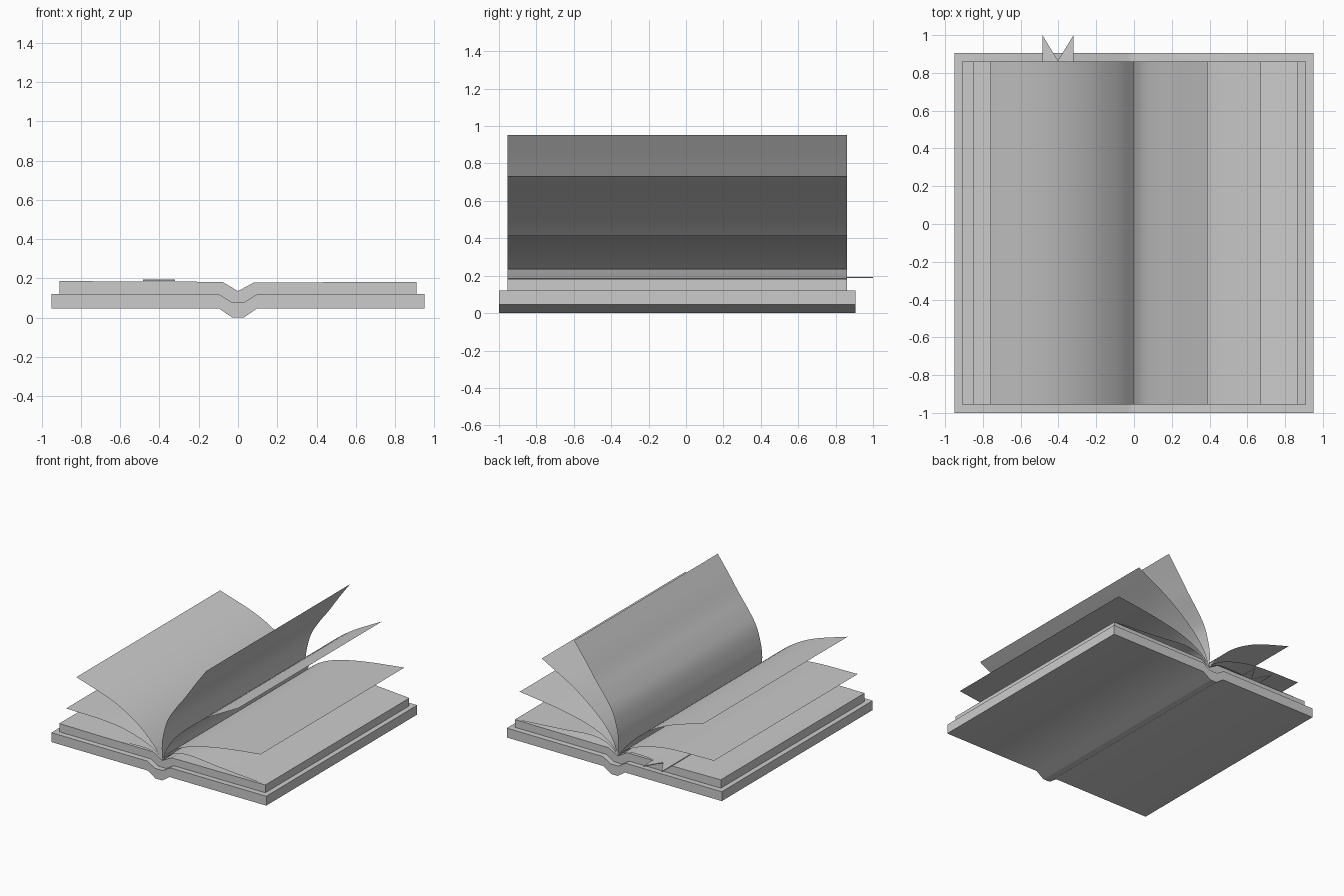
import bpy, bmesh
from mathutils import Vector

if "Cube" in bpy.data.objects:
    bpy.data.objects.remove(bpy.data.objects["Cube"])


def make_object(name, verts, faces, angle=None):
    mesh = bpy.data.meshes.new(name)
    mesh.from_pydata(verts, [], faces)
    bm = bmesh.new()
    bm.from_mesh(mesh)
    bmesh.ops.recalc_face_normals(bm, faces=bm.faces)
    bm.to_mesh(mesh)
    bm.free()
    ob = bpy.data.objects.new(name, mesh)
    bpy.context.collection.objects.link(ob)
    if angle:
        bpy.ops.object.select_all(action='DESELECT')
        ob.select_set(True)
        bpy.context.view_layer.objects.active = ob
        bpy.ops.object.shade_smooth_by_angle(angle=angle)
    return ob


def slab(name, top, bottom, y0, y1):
    """Closed strip between two x-z profiles of equal length, extruded along y."""
    n = len(top)
    verts = [(x, y, z) for y in (y0, y1) for x, z in top + bottom]
    faces = []
    for i in range(n - 1):
        a, b, c, d = i, i + 1, n + i + 1, n + i
        m = 2 * n
        faces += [(a, b, c, d), (a + m, d + m, c + m, b + m),
                  (a, a + m, b + m, b), (d, c, c + m, d + m)]
    for a, b in ((0, n), (n - 1, 2 * n - 1)):
        faces.append((a, b, b + 2 * n, a + 2 * n))
    return make_object(name, verts, faces, 0.75)


def smooth_path(points, steps=5):
    """Smooth curve through a few profile points."""
    p = [Vector(q) for q in points]
    p = [2 * p[0] - p[1]] + p + [2 * p[-1] - p[-2]]
    out = []
    for a, b, c, d in zip(p, p[1:], p[2:], p[3:]):
        for k in range(steps):
            t = k / steps
            out.append(0.5 * (2 * b + (c - a) * t + (2 * a - 5 * b + 4 * c - d) * t * t
                              + (3 * b - a - 3 * c + d) * t ** 3))
    return out + [p[-2]]


def sheet(name, points):
    """Single thin page following an x-z curve from the gutter."""
    path = smooth_path(points)
    n = len(path)
    verts = [(q.x, y, q.y) for y in PAGE_Y for q in path]
    faces = [(i, i + 1, n + i + 1, n + i) for i in range(n - 1)]
    return make_object(name, verts, faces, 0.6)


PAGE_Y = (-0.955, 0.86)

# Cover with the recessed spine
slab("cover",
     [(-.95, .12), (-.1, .12), (-.035, .08), (.035, .08), (.1, .12), (.95, .12)],
     [(-.95, .045), (-.095, .045), (-.03, 0), (.03, 0), (.095, .045), (.95, .045)],
     -1, .905)

# Solid page block with the gutter groove
slab("page_block",
     [(-.91, .187), (-.6, .183), (-.08, .182), (-.001, .135), (.001, .135), (.08, .178), (.91, .182)],
     [(-.91, .12), (-.6, .12), (-.1, .12), (-.035, .08), (.035, .08), (.1, .12), (.91, .12)],
     *PAGE_Y)

# Loose curved pages, left then right
sheet("left_page_low", [(0, .135), (-.08, .185), (-.2, .195), (-.4, .186), (-.81, .188)])
sheet("left_page_middle", [(0, .135), (-.07, .2), (-.22, .265), (-.46, .312), (-.85, .323)])
sheet("left_page_high", [(0, .135), (-.09, .25), (-.24, .383), (-.45, .497), (-.76, .597)])
sheet("right_page_upright", [(0, .135), (-.005, .25), (.012, .36), (.05, .475), (.12, .585),
                             (.2, .69), (.29, .82), (.388, .953)])
sheet("right_page_high", [(0, .135), (.05, .26), (.16, .395), (.38, .57), (.673, .733)])
sheet("right_page_middle", [(0, .135), (.05, .205), (.15, .27), (.3, .325), (.55, .375), (.868, .415)])
sheet("right_page_low", [(0, .135), (.09, .21), (.24, .238), (.5, .215), (.905, .185)])

# Ribbon bookmark with a notched tail
outline = [(-.485, .35), (-.32, .35), (-.32, .865), (-.32, 1), (-.403, .865), (-.485, 1), (-.485, .865)]
n = len(outline)
verts = [(x, y, z) for z in (.187, .193) for x, y in outline]
caps = [(0, 1, 2, 4, 6), (2, 3, 4), (4, 5, 6)]
faces = caps + [tuple(i + n for i in f[::-1]) for f in caps]
faces += [(i, (i + 1) % n, (i + 1) % n + n, i + n) for i in range(n)]
make_object("bookmark_ribbon", verts, faces)
